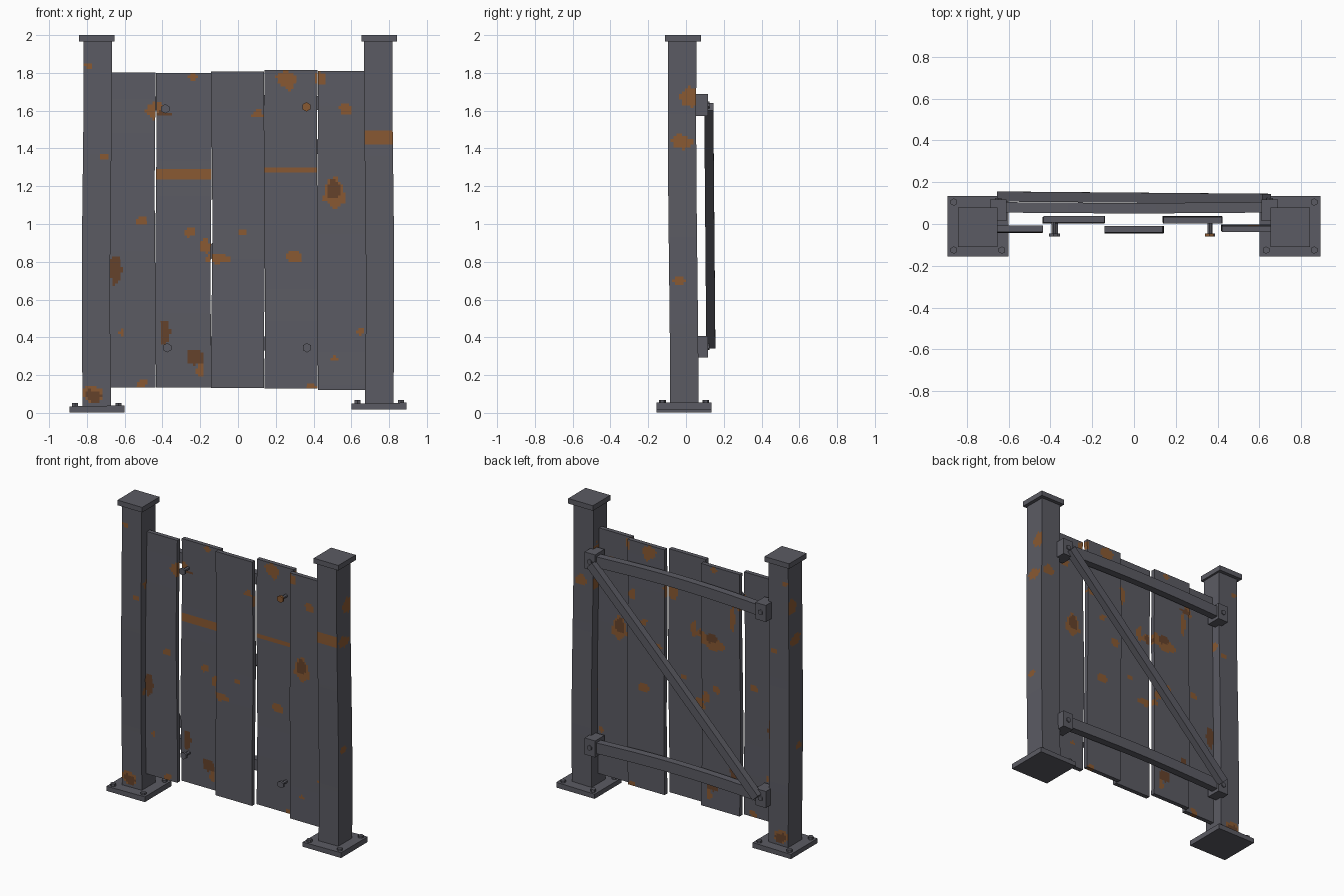
import bpy, bmesh, math
from mathutils import Vector, Matrix, noise

if "Cube" in bpy.data.objects:
    bpy.data.objects.remove(bpy.data.objects["Cube"])


def material(name, rgb):
    m = bpy.data.materials.new(name)
    m.diffuse_color = (*rgb, 1)
    m.use_nodes = True
    m.node_tree.nodes["Principled BSDF"].inputs["Base Color"].default_value = m.diffuse_color
    return m


MATS = [material("dark_grey_metal", (0.105, 0.105, 0.125)),
        material("orange_rust", (0.25, 0.10, 0.032)),
        material("brown_rust", (0.13, 0.055, 0.024))]

# Rust patches: centre u, centre height, radius u, radius height
RUST = [(.26, 1.76, .055, .045), (.44, 1.77, .03, .035), (.57, 1.61, .035, .03),
        (.11, 1.53, .04, .08), (.385, 1.45, .028, .032), (.765, 1.46, .045, .035),
        (.29, 1.28, .025, .025), (.51, 1.17, .055, .08), (.19, 1.13, .035, .03),
        (-.25, 1.26, .06, .04), (-.14, 1.29, .08, .04), (-.05, 1.31, .025, .05),
        (-.43, 1.60, .05, .04), (-.38, 1.50, .018, .09), (-.24, 1.78, .022, .02),
        (-.71, 1.35, .028, .02), (-.505, 1.01, .028, .025), (-.255, .96, .03, .03),
        (-.17, .88, .03, .04), (-.11, .82, .06, .028), (.025, .96, .022, .015),
        (.30, .83, .04, .035), (-.615, .42, .015, .02), (-.20, .23, .02, .035),
        (-.51, .155, .03, .025), (.39, .14, .03, .02), (.51, .285, .022, .014),
        (.65, .43, .02, .022), (-.79, 1.84, .02, .02), (-.77, .10, .055, .05)]
DARK = [(.51, 1.18, .035, .05), (-.22, 1.30, .04, .03), (-.12, 1.29, .025, .04),
        (-.40, 1.58, .045, .018), (-.645, .76, .028, .085), (-.385, .43, .028, .06),
        (-.23, .29, .045, .04), (-.77, .09, .04, .035)]
SIDE_RUST = [(.02, 1.67, .045, .05), (-.02, 1.44, .06, .04), (-.04, .70, .03, .022)]


def inside(patches, u, v):
    ragged = 1 + 0.9 * noise.noise(Vector((u * 22, v * 22, 3.3)))
    return any(((u - a) / r) ** 2 + ((v - b) / s) ** 2 < ragged for a, b, r, s in patches)


def paint(bm, sides):
    for f in bm.faces:
        c = f.calc_center_median()
        if sides and abs(f.normal.x) > 0.7:
            f.material_index = int(inside(SIDE_RUST, c.y, c.z))
        elif inside(DARK, c.x, c.z):
            f.material_index = 2
        elif inside(RUST, c.x, c.z):
            f.material_index = 1


def finish(bm, name):
    me = bpy.data.meshes.new(name)
    bm.to_mesh(me)
    bm.free()
    for m in MATS:
        me.materials.append(m)
    ob = bpy.data.objects.new(name, me)
    bpy.context.collection.objects.link(ob)
    return ob


def box(name, lo, hi, cuts=(1, 1, 1), bend=None, rust=False, sides=False):
    """Box between two corners, cut into a grid, optionally bent and rusted."""
    lo, hi = Vector(lo), Vector(hi)
    bm = bmesh.new()
    bmesh.ops.create_cube(bm, size=1)
    for v in bm.verts:
        v.co = Vector([lo[i] + (v.co[i] + .5) * (hi[i] - lo[i]) for i in range(3)])
    for axis in (2, 0, 1):
        if cuts[axis] > 1:
            edges = [e for e in bm.edges
                     if abs(e.verts[0].co[axis] - e.verts[1].co[axis]) > 1e-6
                     and all(abs(e.verts[0].co[k] - e.verts[1].co[k]) < 1e-6
                             for k in range(3) if k != axis)]
            bmesh.ops.subdivide_edges(bm, edges=edges, cuts=cuts[axis] - 1, use_grid_fill=True)
    if bend:
        for v in bm.verts:
            v.co += Vector(bend(v.co))
    bm.normal_update()
    if rust:
        paint(bm, sides)
    return finish(bm, name)


def bolt(name, pos, r, depth, upright=False, mat=0):
    """Six-sided bolt head, pointing along y unless upright."""
    bm = bmesh.new()
    rot = Matrix() if upright else Matrix.Rotation(math.pi / 2, 4, 'X')
    bmesh.ops.create_cone(bm, cap_ends=True, segments=6, radius1=r, radius2=r, depth=depth,
                          matrix=Matrix.Translation(pos) @ rot)
    for f in bm.faces:
        f.material_index = mat
    return finish(bm, name)


# Posts with caps, base plates, plate bolts and rail brackets
for side, s, lift in (("left", -1, .003), ("right", 1, .018)):
    cx, cy = s * .747, -.015

    def lean(c, s=s):
        t = c.z / 2
        return (s * .005 * math.sin(t * 5), .006 * math.cos(t * 4), 0)

    box(side + "_post", (cx - .075, cy - .075, lift + .02), (cx + .075, cy + .075, 1.97),
        (10, 10, 130), lean, True, True)
    box(side + "_post_cap", (cx - .094, cy - .095, 1.965), (cx + .094, cy + .095, 2.0))
    box(side + "_base_plate", (cx - .146, -.155, lift), (cx + .146, .135, lift + .034),
        bend=lambda c, s=s: (0, 0, (c.x - s * .747) * .015 * (c.z > .03)))
    for i in (-1, 1):
        for j in (-1, 1):
            bolt(side + "_plate_bolt", (cx + i * .115, -.01 + j * .115, lift + .038),
                 .018, .024, True)
    for h in (1.63, .35):
        x0, x1 = sorted((s * .61, s * .69))
        box(side + "_bracket", (x0, .015, h - .057), (x1, .117, h + .057))
        bolt(side + "_bracket_bolt", (s * .65, .118, h), .018, .014)

# Overlapping sheet planks, alternately set forward and back
PLANKS = [(-.68, -.438, -.040, .135, 1.803), (-.435, -.142, .005, .135, 1.80),
          (-.139, .14, -.042, .132, 1.808), (.14, .42, .005, .128, 1.815),
          (.42, .68, -.036, .12, 1.81)]
for n, (x0, x1, y, z0, z1) in enumerate(PLANKS):
    box("plank_%d" % (n + 1), (x0, y, z0), (x1, y + .03, z1),
        (round((x1 - x0) / .014), 1, 118),
        lambda c, n=n: (.003 * math.sin(c.z * 4 + n * 1.9), .003 * math.cos(c.z * 3 + n), 0),
        True)

# Front bolts
for x, z, mat in ((-.385, 1.61, 0), (.362, 1.62, 1), (-.375, .345, 0), (.365, .345, 0)):
    bolt("front_bolt", (x, -.053, z), .025, .014, mat=mat)
    bolt("front_bolt_shank", (x, -.02, z), .012, .06)

# Bowed rails at the back
for name, h in (("top_rail", 1.63), ("bottom_rail", .35)):
    box(name, (-.63, .055, h - .037), (.63, .105, h + .037), (12, 1, 1),
        lambda c: (0, -.004 * math.cos(c.x * 2.4), .018 * math.cos(c.x * 2.4)))

# Diagonal brace from the top right to the bottom left
a, b = Vector((-.635, 0, .36)), Vector((.635, 0, 1.62))
half = (b - a).length / 2
brace = box("diagonal_brace", (-half, .102, -.028), (half, .15, .028), (8, 1, 1),
            lambda c: (0, -.006 * c.x, .004 * math.cos(c.x * 1.7)))
brace.data.transform(Matrix.Translation((a + b) / 2)
                     @ Matrix.Rotation(-math.atan2(b.z - a.z, b.x - a.x), 4, 'Y'))
for f in brace.data.polygons:
    if abs(f.center.x + .05) < .03 and f.normal.z > .5:
        f.material_index = 1
